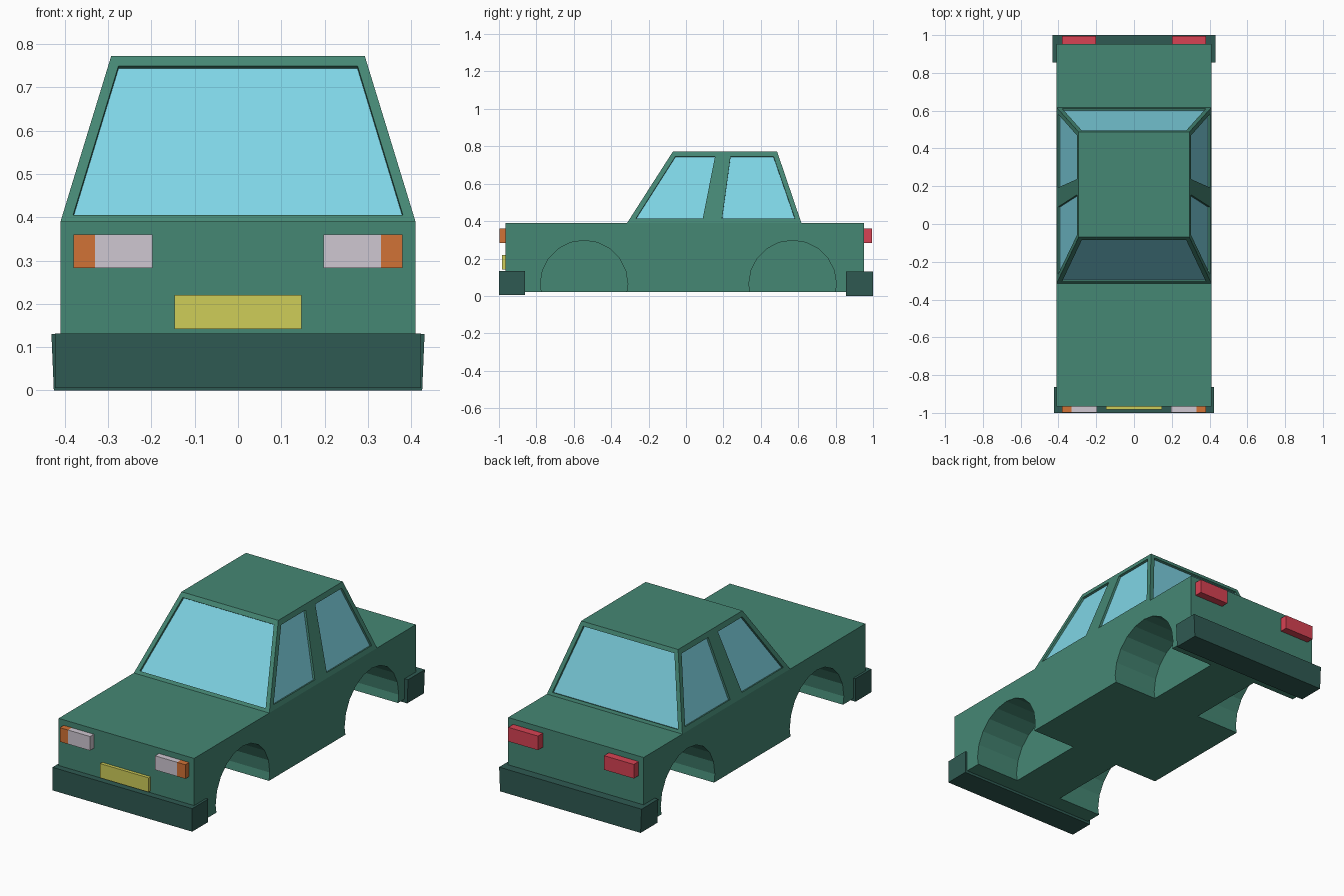
import bpy, bmesh, math
from mathutils import Vector, Matrix

if "Cube" in bpy.data.objects:
    bpy.data.objects.remove(bpy.data.objects["Cube"])


def material(name, rgb):
    m = bpy.data.materials.new(name)
    lin = [(c / 255 / 12.92) if c < 10 else ((c / 255 + 0.055) / 1.055) ** 2.4 for c in rgb]
    m.diffuse_color = (*lin, 1)
    m.use_nodes = True
    m.node_tree.nodes["Principled BSDF"].inputs["Base Color"].default_value = m.diffuse_color
    return m


GREEN = material("body green", (69, 135, 116))
DARK = material("bumper dark green", (47, 90, 82))
GLASS = material("window blue", (127, 213, 229))
WHITE = material("headlight white", (207, 199, 209))
ORANGE = material("indicator orange", (209, 114, 54))
YELLOW = material("plate yellow", (207, 205, 89))
RED = material("tail light red", (215, 66, 83))


def finish(name, bm, *mats):
    me = bpy.data.meshes.new(name)
    bm.to_mesh(me)
    bm.free()
    for m in mats:
        me.materials.append(m)
    ob = bpy.data.objects.new(name, me)
    bpy.context.collection.objects.link(ob)
    return ob


def box(name, lo, hi, mat, bottom_scale=1.0):
    lo, hi = Vector(lo), Vector(hi)
    bm = bmesh.new()
    bmesh.ops.create_cube(bm, size=1)
    for v in bm.verts:
        low = v.co.z < 0
        v.co = Vector(v.co[i] * (hi - lo)[i] + (hi + lo)[i] / 2 for i in range(3))
        if low:
            v.co.x *= bottom_scale
    return finish(name, bm, mat)


# Lower body with four wheel wells cut in from the sides
body = box("body", (-0.41, -0.965, 0.02), (0.41, 0.952, 0.39), GREEN)
for y in (-0.545, 0.57):
    for s in (-1, 1):
        bm = bmesh.new()
        bmesh.ops.create_cone(bm, cap_ends=True, segments=20, radius1=0.234, radius2=0.234, depth=0.4,
                              matrix=Matrix.Translation((s * 0.345, y, 0.063)) @ Matrix.Rotation(math.pi / 2, 4, 'Y'))
        cutter = finish("wheel_well_cutter", bm, GREEN)
        cutter.hide_render = True
        mod = body.modifiers.new("wheel well", 'BOOLEAN')
        mod.operation = 'DIFFERENCE'
        mod.solver = 'EXACT'
        mod.object = cutter
        bpy.context.view_layer.objects.active = body
        bpy.ops.object.modifier_apply(modifier=mod.name)
        bpy.data.objects.remove(cutter)

# Cabin: sloping frames around recessed windows
Z0, Z1 = 0.39, 0.772


def slope(a, b, z):
    return a + (b - a) * (z - Z0) / (Z1 - Z0)


def on_side(s):
    return lambda y, z: Vector((s * slope(0.41, 0.293, z), y, z))


def on_end(y0, y1):
    return lambda x, z: Vector((x, slope(y0, y1, z), z))


def window(bm, place, outer, inner, depth=0.012):
    """Frame, recess walls and glass for one window; corners run round the pane."""
    o = [place(*p) for p in outer]
    i = [place(*p) for p in inner]
    n = (o[1] - o[0]).cross(o[3] - o[0]).normalized()
    if n.dot(Vector((0, 0.15, 0.5)) - o[0]) < 0:
        n = -n
    g = [p + n * depth for p in i]
    vo, vi, vg = ([bm.verts.new(p) for p in ring] for ring in (o, i, g))
    new = [bm.faces.new(vg)]
    new[0].material_index = 1
    for k in range(4):
        j = (k + 1) % 4
        new.append(bm.faces.new((vo[k], vo[j], vi[j], vi[k])))
        new.append(bm.faces.new((vi[k], vi[j], vg[j], vg[k])))
    new[0].normal_update()
    if new[0].normal.dot(n) > 0:
        bmesh.ops.reverse_faces(bm, faces=new)


bm = bmesh.new()
F0, F1, R0, R1 = -0.315, -0.07, 0.617, 0.487
for s in (-1, 1):
    window(bm, on_side(s), [(F0, Z0), (0.135, Z0), (0.2, Z1), (F1, Z1)],
           [(-0.267, 0.415), (0.09, 0.415), (0.155, 0.745), (-0.057, 0.745)])
    window(bm, on_side(s), [(0.135, Z0), (R0, Z0), (R1, Z1), (0.2, Z1)],
           [(0.193, 0.415), (0.582, 0.415), (0.468, 0.745), (0.238, 0.745)])
for y0, y1 in ((F0, F1), (R0, R1)):
    window(bm, on_end(y0, y1), [(-0.41, Z0), (0.41, Z0), (0.293, Z1), (-0.293, Z1)],
           [(-0.381, 0.405), (0.381, 0.405), (0.276, 0.75), (-0.276, 0.75)])
bm.faces.new([bm.verts.new(p) for p in ((-0.293, F1, Z1), (0.293, F1, Z1), (0.293, R1, Z1), (-0.293, R1, Z1))])
bmesh.ops.remove_doubles(bm, verts=bm.verts, dist=0.0005)
finish("cabin", bm, GREEN, GLASS)

# Bumpers
box("front_bumper", (-0.423, -1.0, 0.006), (0.423, -0.862, 0.132), DARK)
box("rear_bumper", (-0.431, 0.855, 0.0), (0.431, 1.0, 0.131), DARK, 0.987)

# Lights, mirrored left and right
for s, side in ((-1, "left"), (1, "right")):
    def lamp(name, x0, x1, y0, y1, mat):
        a, b = sorted((s * x0, s * x1))
        box(side + "_" + name, (a, y0, 0.283), (b, y1, 0.36), mat)
    lamp("headlight", 0.197, 0.33, -0.998, -0.96, WHITE)
    lamp("indicator", 0.33, 0.38, -0.998, -0.96, ORANGE)
    lamp("tail_light", 0.2, 0.38, 0.945, 0.994, RED)

# Blank front plate
box("front_plate", (-0.147, -0.983, 0.142), (0.147, -0.964, 0.22), YELLOW)
